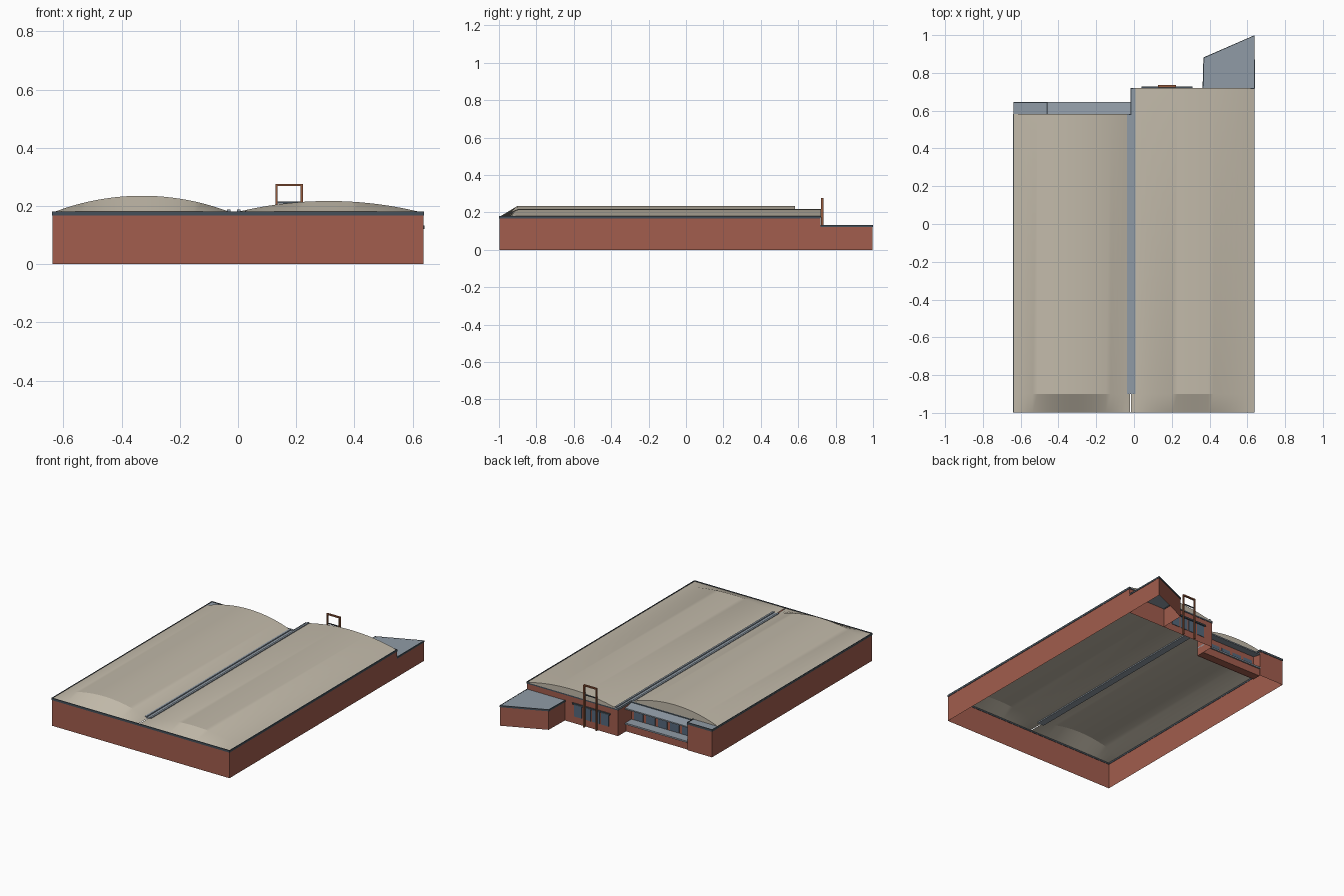
import bpy, bmesh, math

if "Cube" in bpy.data.objects:
    bpy.data.objects.remove(bpy.data.objects["Cube"])


def material(name, rgb):
    m = bpy.data.materials.new(name)
    m.diffuse_color = (*rgb, 1)
    m.use_nodes = True
    m.node_tree.nodes["Principled BSDF"].inputs["Base Color"].default_value = m.diffuse_color
    return m


BRICK = material("brick", (0.36, 0.11, 0.075))
TAN = material("roof_tan", (0.54, 0.49, 0.40))
SLATE = material("dark_slate", (0.06, 0.08, 0.10))
METAL = material("grey_metal", (0.28, 0.33, 0.38))
GLASS = material("glass", (0.09, 0.14, 0.20))
RUST = material("rust_steel", (0.30, 0.10, 0.045))


def finish(bm, name, mat, smooth=False):
    bmesh.ops.recalc_face_normals(bm, faces=bm.faces[:])
    me = bpy.data.meshes.new(name)
    bm.to_mesh(me)
    bm.free()
    ob = bpy.data.objects.new(name, me)
    bpy.context.collection.objects.link(ob)
    me.materials.append(mat)
    if smooth:
        bpy.ops.object.select_all(action='DESELECT')
        ob.select_set(True)
        bpy.context.view_layer.objects.active = ob
        bpy.ops.object.shade_smooth_by_angle(angle=math.radians(20))
    return ob


def box(name, x, y, z, mat):
    bm = bmesh.new()
    bmesh.ops.create_cube(bm, size=1)
    for v in bm.verts:
        v.co = [(a + b) / 2 + c * (b - a) for c, (a, b) in zip(v.co, (x, y, z))]
    return finish(bm, name, mat)


def strip(name, pts, z0, z1, mat, closed=True, thick=0):
    """Upright band that follows a plan outline."""
    bm = bmesh.new()
    lo = [bm.verts.new((x, y, z0)) for x, y in pts]
    hi = [bm.verts.new((x, y, z1)) for x, y in pts]
    n = len(pts)
    for i in range(n if closed else n - 1):
        j = (i + 1) % n
        bm.faces.new((lo[i], lo[j], hi[j], hi[i]))
    ob = finish(bm, name, mat)
    if thick:
        mod = ob.modifiers.new("thickness", 'SOLIDIFY')
        mod.thickness, mod.offset = thick, 0
    return ob


def slab(name, pts, z, t, mat):
    bm = bmesh.new()
    f = bm.faces.new([bm.verts.new((x, y, z)) for x, y in pts])
    ext = bmesh.ops.extrude_face_region(bm, geom=[f])
    bmesh.ops.translate(bm, vec=(0, 0, t),
                        verts=[v for v in ext['geom'] if isinstance(v, bmesh.types.BMVert)])
    return finish(bm, name, mat)


def barrel_roof(name, x0, x1, base, peak, y_end, n=24):
    """Shallow vault, sloped to a flat front eave, with a gable at the back."""
    h, w = peak - base, (x1 - x0) / 2
    r = (w * w + h * h) / (2 * h)
    bm = bmesh.new()
    rows = []
    for y, k in ((-0.998, 0), (-0.9, 1), (y_end, 1)):
        row = []
        for i in range(n + 1):
            d = -w + 2 * w * i / n
            z = base + k * (math.sqrt(r * r - d * d) - r + h)
            row.append(bm.verts.new((x0 + w + d, y, z)))
        rows.append(row)
    for a, b in zip(rows, rows[1:]):
        for i in range(n):
            bm.faces.new((a[i], a[i + 1], b[i + 1], b[i]))
    bm.faces.new(rows[-1])
    return finish(bm, name, TAN, True)


# brick walls and fascia
hall = [(-.637, -.997), (.637, -.997), (.637, .718), (-.015, .718),
        (-.015, .58), (-.46, .58), (-.46, .643), (-.637, .643)]
strip("hall_walls", hall, 0, .172, BRICK)
strip("hall_fascia", hall, .167, .181, SLATE, thick=.006)
slab("pier_cap", [(-.637, .58), (-.46, .58), (-.46, .643), (-.637, .643)], .172, .006, METAL)

# low annex at the back
annex = [(.637, .718), (.637, .997), (.37, .88), (.366, .718)]
strip("annex_walls", annex, 0, .128, BRICK, closed=False)
strip("annex_fascia", annex, .121, .132, SLATE, closed=False, thick=.006)
slab("annex_roof", annex, .126, .005, METAL)

# twin vaulted roofs and valley gutter
barrel_roof("left_roof", -.64, -.02, .176, .235, .583)
barrel_roof("right_roof", -.015, .638, .176, .217, .721)
box("gutter_bed", (-.038, .008), (-.9, .583), (.174, .181), METAL)
box("gutter_bed_rear", (-.018, .008), (.583, .721), (.174, .181), METAL)
box("gutter_left_lip", (-.038, -.026), (-.9, .583), (.178, .187), METAL)
box("gutter_right_lip", (-.004, .008), (-.9, .721), (.178, .187), METAL)

# left bay: windows, canopy, planter
for i in range(5):
    x = -.445 + i * .086
    box(f"left_window_{i + 1}", (x, x + .066), (.578, .583), (.06, .125), GLASS)
box("planter", (-.46, -.015), (.583, .636), (0, .048), BRICK)
box("planter_sill", (-.46, -.015), (.58, .645), (.048, .058), METAL)
canopy = box("window_canopy", (-.46, -.015), (.58, .645), (.146, .154), METAL)
for v in canopy.data.vertices:
    if v.co.y < .6:
        v.co.z += .012

# right bay: windows and lintel
for i in range(4):
    x = .05 + i * .065
    box(f"right_window_{i + 1}", (x, x + .055), (.716, .721), (.045, .12), GLASS)
box("window_lintel", (.04, .31), (.716, .727), (.122, .132), SLATE)

# free-standing steel frame
for side, x in (("left", .128), ("right", .215)):
    box(f"frame_{side}_post", (x, x + .008), (.723, .735), (0, .276), RUST)
box("frame_top_bar", (.128, .223), (.723, .735), (.268, .276), RUST)
box("frame_middle_bar", (.136, .215), (.727, .732), (.209, .215), SLATE)
